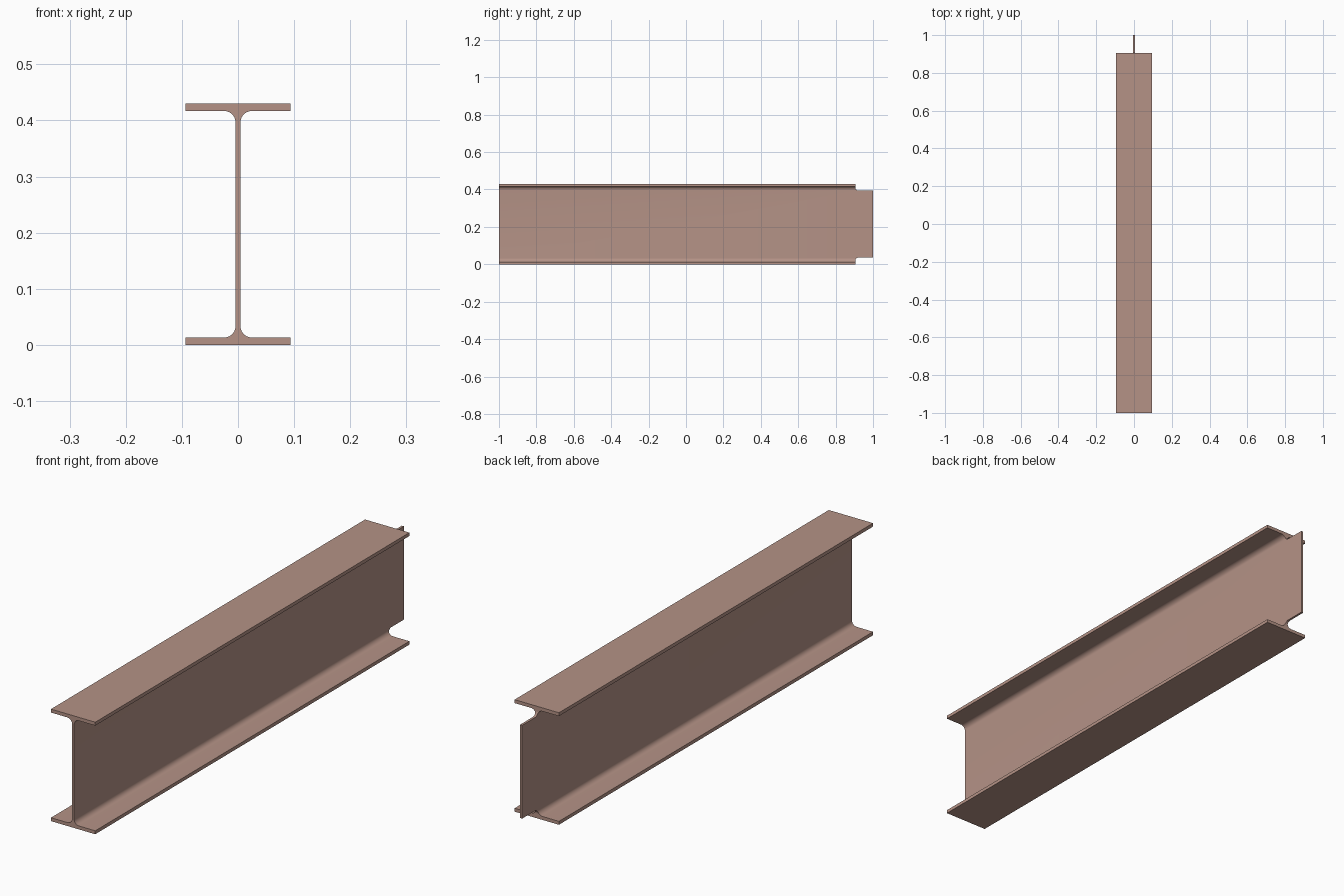
import bpy, bmesh
from math import sin, cos, pi, radians

if "Cube" in bpy.data.objects:
    bpy.data.objects.remove(bpy.data.objects["Cube"])

W, H = 0.094, 0.43            # half flange width, full height
TF, TW, R = 0.0132, 0.0045, 0.02   # flange thickness, half web, root radius
CUT_Y, CUT_Z, CUT_R = 0.905, 0.036, 0.018  # end notch position, depth, corner radius


def arc(cx, cz, r, a0, a1, n=10):
    return [(cx + r * cos(radians(a0 + (a1 - a0) * i / n)),
             cz + r * sin(radians(a0 + (a1 - a0) * i / n))) for i in range(n + 1)]


def prism(name, points, offset):
    """Closed solid from a loop of 3D points extruded along offset."""
    bm = bmesh.new()
    face = bm.faces.new([bm.verts.new(p) for p in points])
    ext = bmesh.ops.extrude_face_region(bm, geom=[face])
    bmesh.ops.translate(bm, vec=offset,
                        verts=[g for g in ext["geom"] if isinstance(g, bmesh.types.BMVert)])
    bmesh.ops.recalc_face_normals(bm, faces=bm.faces[:])
    mesh = bpy.data.meshes.new(name)
    bm.to_mesh(mesh)
    bm.free()
    ob = bpy.data.objects.new(name, mesh)
    bpy.context.collection.objects.link(ob)
    return ob


# I-section with rounded roots: right half, then mirrored to the left
lower = [(W, 0), (W, TF)] + arc(TW + R, TF + R, R, 270, 180)
right = lower + [(x, H - z) for x, z in reversed(lower)]
section = right + [(-x, z) for x, z in reversed(right)]
beam = prism("steel_beam", [(x, -1, z) for x, z in section], (0, 2, 0))

# Notches at the back end, top and bottom, with a rounded inner corner
notch = [(1.1, -0.1), (1.1, CUT_Z)]
notch += arc(CUT_Y + CUT_R, CUT_Z - CUT_R, CUT_R, 90, 180) + [(CUT_Y, -0.1)]
for label, flip in (("bottom", False), ("top", True)):
    pts = [(-0.2, y, H - z if flip else z) for y, z in notch]
    cutter = prism(label + "_notch_cutter", pts, (0.4, 0, 0))
    cutter.hide_render = True
    cutter.hide_set(True)
    mod = beam.modifiers.new(label + "_notch", "BOOLEAN")
    mod.operation, mod.solver, mod.object = "DIFFERENCE", "EXACT", cutter

# Bake the cuts and drop the cutters
bpy.context.view_layer.update()
baked = bpy.data.meshes.new_from_object(
    beam.evaluated_get(bpy.context.evaluated_depsgraph_get()))
beam.modifiers.clear()
beam.data = baked
for ob in [o for o in bpy.data.objects if o.name.endswith("cutter")]:
    bpy.data.objects.remove(ob)

# Dusty red-brown primer paint
mat = bpy.data.materials.new("primer_paint")
mat.diffuse_color = (0.46, 0.29, 0.24, 1)
mat.use_nodes = True
mat.node_tree.nodes["Principled BSDF"].inputs["Base Color"].default_value = mat.diffuse_color
beam.data.materials.clear()
beam.data.materials.append(mat)

bpy.context.view_layer.objects.active = beam
beam.select_set(True)
bpy.ops.object.shade_smooth_by_angle(angle=radians(30))
